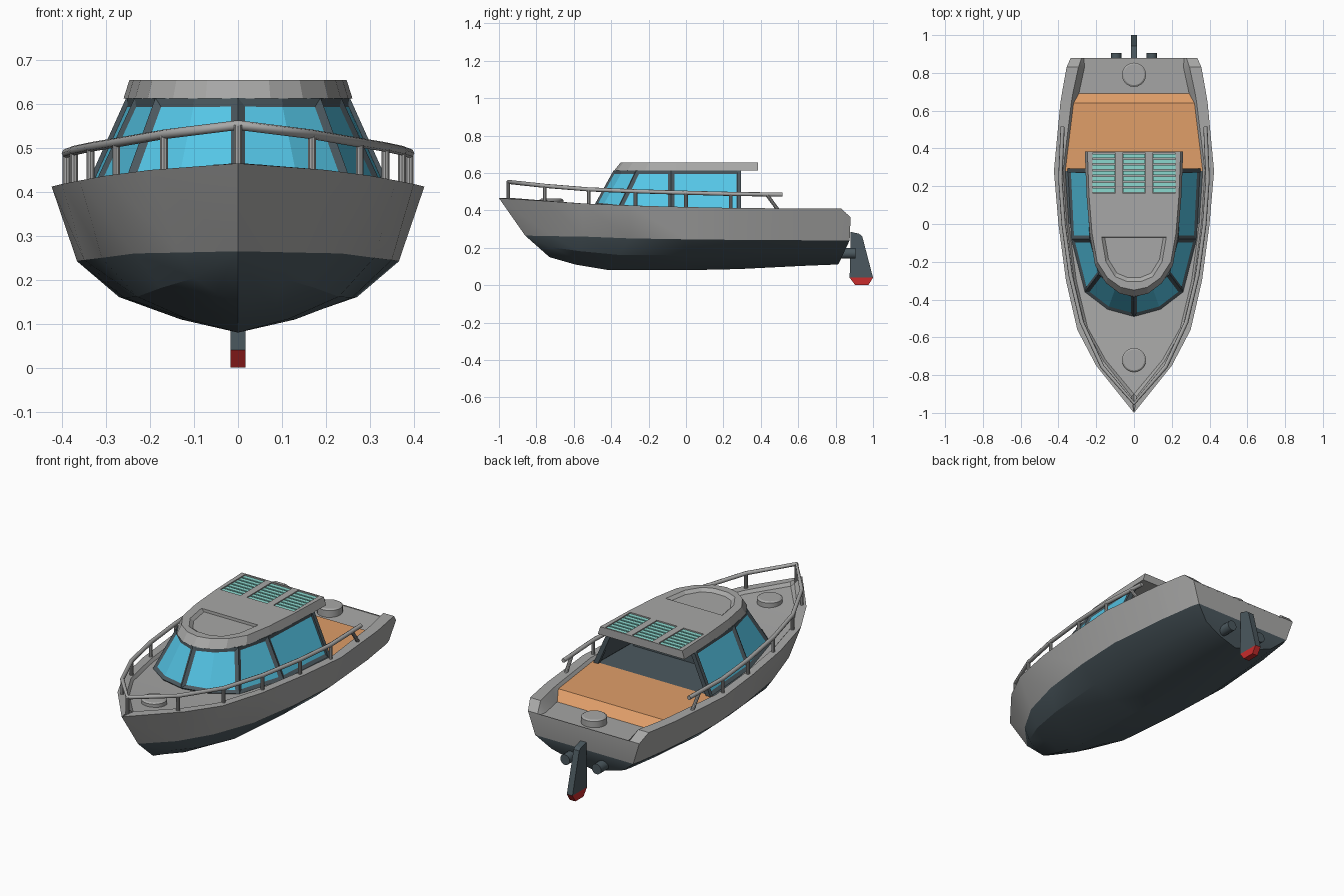
import bpy, bmesh, math
from mathutils import Vector

if "Cube" in bpy.data.objects:
    bpy.data.objects.remove(bpy.data.objects["Cube"])


def mat(name, rgb):
    m = bpy.data.materials.new(name)
    m.diffuse_color = (*rgb, 1)
    m.use_nodes = True
    m.node_tree.nodes["Principled BSDF"].inputs["Base Color"].default_value = m.diffuse_color
    return m


GREY = mat("light grey", (.39, .39, .385))
SLATE = mat("dark slate", (.07, .097, .112))
BLUE = mat("glass blue", (.09, .56, .79))
ORANGE = mat("orange deck", (.74, .34, .14))
TEAL = mat("teal slat", (.26, .69, .62))
RED = mat("red", (.58, .025, .025))


def make(name, bm, *mats, fix=True):
    if fix:
        bmesh.ops.recalc_face_normals(bm, faces=bm.faces)
    me = bpy.data.meshes.new(name)
    bm.to_mesh(me)
    bm.free()
    for m in mats:
        me.materials.append(m)
    ob = bpy.data.objects.new(name, me)
    bpy.context.collection.objects.link(ob)
    return ob


def prism(name, bottom, top, *mats):
    """Solid between two matching outlines."""
    bm = bmesh.new()
    a = [bm.verts.new(p) for p in bottom]
    b = [bm.verts.new(p) for p in top]
    bm.faces.new(a)
    bm.faces.new(b)
    for i in range(len(a)):
        j = (i + 1) % len(a)
        bm.faces.new((a[i], a[j], b[j], b[i]))
    return make(name, bm, *mats)


def box(name, c, s, m):
    bpy.ops.mesh.primitive_cube_add(size=1, location=c)
    ob = bpy.context.object
    ob.name, ob.scale = name, s
    ob.data.materials.append(m)
    return ob


def rod(name, a, b, r, m, sides=16, r2=None):
    a, b = Vector(a), Vector(b)
    bpy.ops.mesh.primitive_cone_add(vertices=sides, radius1=r, radius2=r if r2 is None else r2,
                                    depth=(b - a).length, location=(a + b) / 2)
    ob = bpy.context.object
    ob.name = name
    ob.rotation_euler = (b - a).to_track_quat('Z', 'Y').to_euler()
    ob.data.materials.append(m)
    bpy.ops.object.shade_smooth_by_angle()
    return ob


def mirrored(half):
    """Right half outline plus its mirror, skipping points on the centre line."""
    return half + [(-p[0], *p[1:]) for p in reversed(half) if p[0] > 1e-5]


# Hull stations: sheer x y z, chine x y z, keel y z, deck inset, inset toward stern, deck drop
stations = [
    (0, -1.0, .465, 0, -.86, .265, -.86, .265, 0, .10, .015),
    (.20, -.75, .45, .135, -.72, .262, -.73, .15, .05, .03, .015),
    (.30, -.56, .437, .235, -.55, .26, -.59, .11, .055, .01, .015),
    (.36, -.30, .426, .31, -.30, .25, -.41, .08, .055, 0, .015),
    (.40, .0, .418, .35, 0, .245, 0, .08, .055, 0, .015),
    (.424, .28, .412, .366, .28, .242, .28, .086, .06, 0, .015),
    (.39, .64, .41, .335, .64, .24, .62, .103, .07, 0, .015),
    (.382, .69, .41, .327, .69, .24, .67, .105, .07, 0, .06),
    (.357, .83, .41, .307, .83, .24, .77, .109, .075, 0, .055),
    (.335, .88, .362, .295, .875, .24, .815, .112, .07, 0, .005),
]
bm = bmesh.new()
rings = []
for sx, sy, sz, cx, cy, cz, ky, kz, inset, dy, drop in stations:
    def low(f, h):
        return (cx * f, ky + (cy - ky) * h, kz + (cz - kz) * h)
    rim = max(sx - inset + .012, 0)
    right = [(max(sx - inset, 0), sy + dy, sz - drop), (rim, sy + dy * .85, sz), (sx, sy, sz),
             (cx, cy, cz), low(.74, .48), low(.37, .18)]
    if drop > .02:      # sloped inner bulwark around the stern platform
        right[0] = (right[0][0] - .02, sy, sz - drop)
    ring = right + [(0, ky, kz)] + [(-x, y, z) for x, y, z in reversed(right)]
    rings.append([bm.verts.new(p) for p in ring])
n = len(rings[0])
for i in range(len(rings) - 1):
    for j in range(n):
        k = (j + 1) % n
        f = bm.faces.new((rings[i][j], rings[i][k], rings[i + 1][k], rings[i + 1][j]))
        if 3 <= j <= 8:
            f.material_index = 1            # underwater body
        elif j == n - 1 and i == 4:
            f.material_index = 1            # cabin sole
        elif j == n - 1 and i in (5, 6):
            f.material_index = 2            # cockpit deck and step
last = rings[-1]
for j in range(6):                          # transom
    vs = [last[j], last[j + 1], last[n - 2 - j], last[n - 1 - j]]
    f = bm.faces.new(list(dict.fromkeys(vs)))
    f.material_index = 1 if j >= 3 else 0
bmesh.ops.remove_doubles(bm, verts=bm.verts, dist=.0005)
hull = make("hull", bm, GREY, SLATE, ORANGE)
bpy.context.view_layer.objects.active = hull
hull.select_set(True)
bpy.ops.object.shade_smooth_by_angle(angle=math.radians(24))

# Cabin walls: curved windscreen panes and side panes, each inset as one region
base = [(0, -.49, .428), (.14, -.452, .425), (.26, -.36, .415), (.332, -.08, .405), (.35, .29, .397)]
top = [(0, -.387, .614), (.10, -.347, .614), (.188, -.265, .614), (.235, -.08, .614), (.252, .29, .614)]
bm = bmesh.new()
groups = []
for s in (1, -1):
    lo = [bm.verts.new((s * x, y, z)) for x, y, z in base]
    hi = [bm.verts.new((s * x, y, z)) for x, y, z in top]
    fs = [bm.faces.new([lo[i], lo[i + 1], hi[i + 1], hi[i]][::s]) for i in range(4)]
    groups += [fs[:2], fs[2:3], fs[3:]]
bmesh.ops.remove_doubles(bm, verts=bm.verts, dist=.0005)
bm.normal_update()
for g in groups:
    bmesh.ops.inset_region(bm, faces=g, thickness=.019, depth=-.008,
                           use_boundary=True, use_even_offset=True)
    for f in g:
        f.material_index = 1
cabin = make("cabin_walls", bm, SLATE, BLUE, fix=False)
mod = cabin.modifiers.new("thickness", 'SOLIDIFY')
mod.thickness = .012
mod.offset = -1
mod.material_offset = -1        # dark lining inside
mod.material_offset_rim = -1
prism("cabin_bulkhead", [(-.30, .01, .40), (.30, .01, .40), (.215, .01, .62), (-.215, .01, .62)],
      [(-.30, .03, .40), (.30, .03, .40), (.215, .03, .62), (-.215, .03, .62)], SLATE)
for s in (1, -1):       # aft pillars
    prof = ((.353, .395), (.254, .615), (.228, .615), (.325, .395))
    prism("cabin_aft_pillar", [(s * x, .272, z) for x, z in prof], [(s * x, .293, z) for x, z in prof], SLATE)

# Roof slab with recessed hatch panel and vent bays
edge = [(0, -.35), (.07, -.335), (.14, -.285), (.195, -.2), (.222, -.05), (.238, .15), (.247, .385)]
roof = prism("roof", mirrored([(x * 1.055, y if y > 0 else y * 1.1, .612) for x, y in edge]),
             mirrored([(x, y, .655) for x, y in edge]), GREY)


def cut(ob, cutter):
    m = ob.modifiers.new("cut", 'BOOLEAN')
    m.operation, m.solver, m.object = 'DIFFERENCE', 'EXACT', cutter
    bpy.context.view_layer.objects.active = ob
    bpy.ops.object.modifier_apply(modifier=m.name)
    bpy.data.objects.remove(cutter)


panel = [(.04, -.305), (.10, -.28), (.15, -.2), (.172, -.07)]
cut(roof, prism("panel_cutter", mirrored([(x * .9, -.08 + (y + .08) * .9, .64) for x, y in panel]),
                mirrored([(x, y, .656) for x, y in panel]), GREY))
for vx in (-.16, 0, .16):
    cut(roof, box("vent_cutter", (vx, .27, .66), (.122, .214, .04), GREY))
    for i in range(7):
        box("vent_slat", (vx, .179 + i * .0303, .648), (.118, .022, .006), TEAL)

# Deck hatches
for name, y, z0, z1 in (("bow_hatch", -.72, .425, .462), ("stern_hatch", .79, .345, .395)):
    rod(name, (0, y, z0), (0, y, z1 - .006), .064, GREY, 20)
    rod(name + "_lid", (0, y, z1 - .006), (0, y, z1), .064, GREY, 20, .055)

# Handrail with posts, each side
rail = [(0, -.95, .552), (.168, -.755, .531), (.277, -.52, .512), (.336, -.27, .502),
        (.373, 0, .494), (.39, .24, .488), (.378, .515, .484)]
cu = bpy.data.curves.new("handrail", 'CURVE')
cu.dimensions = '3D'
cu.bevel_depth, cu.bevel_resolution, cu.use_fill_caps = .011, 2, True
full = [(-x, y, z) for x, y, z in reversed(rail[1:])] + rail
sp = cu.splines.new('POLY')
sp.points.add(len(full) - 1)
for p, co in zip(sp.points, full):
    p.co = (*co, 1)
cu.materials.append(GREY)
bpy.context.collection.objects.link(bpy.data.objects.new("handrail", cu))
for i, (x, y, z) in enumerate(rail[:-1]):
    for s in ((1, -1) if i else (1,)):
        rod("rail_post", (s * x, y, .405 + .05 * max(-y, 0)), (s * x, y, z), .0095, GREY, 10)
for s in (1, -1):
    rod("rail_end_strut", (s * .38, .49, .405), (s * .383, .43, .487), .0095, GREY, 10)


# Rudder with red tip, and exhausts
def plate(name, prof, w, m):
    prism(name, [(-w, y, z) for y, z in prof], [(w, y, z) for y, z in prof], m)


plate("rudder", [(.875, .04), (1.0, .04), (.942, .262), (.925, .275), (.88, .285)], .017, SLATE)
plate("rudder_tip", [(.905, 0), (.975, 0), (1.0, .04), (.875, .04)], .017, RED)
for s in (1, -1):
    rod("exhaust", (s * .095, .80, .17), (s * .095, .905, .17), .028, SLATE, 16)
